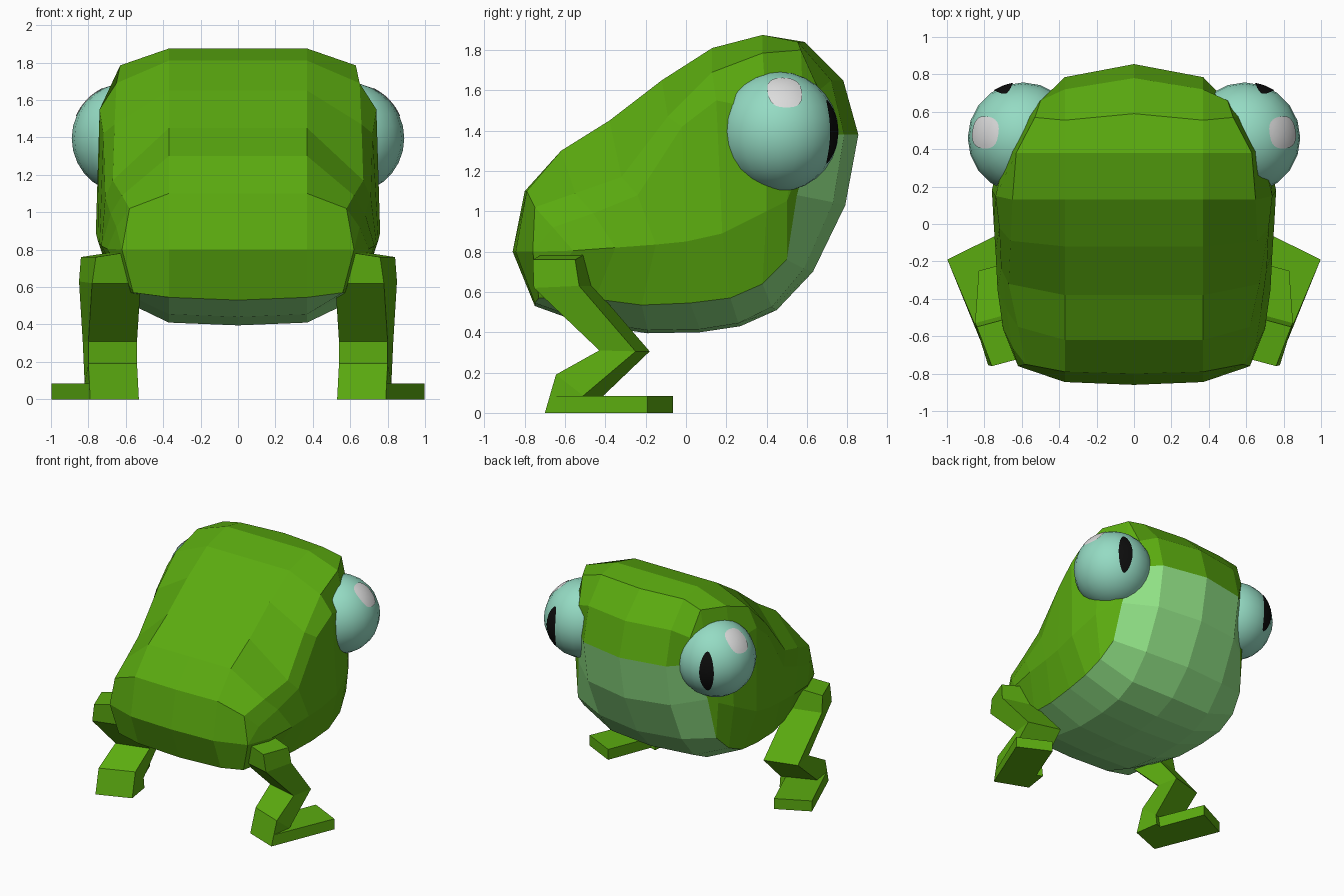
import bpy, bmesh, math
from mathutils import Vector

if "Cube" in bpy.data.objects:
    bpy.data.objects.remove(bpy.data.objects["Cube"])


def material(name, rgb):
    m = bpy.data.materials.new(name)
    m.diffuse_color = (*rgb, 1)
    m.use_nodes = True
    m.node_tree.nodes["Principled BSDF"].inputs["Base Color"].default_value = m.diffuse_color
    return m


GREEN = material("leaf green", (0.105, 0.41, 0.005))
BELLY = material("pale belly green", (0.28, 0.75, 0.235))
EYE = material("pale teal", (0.30, 0.71, 0.55))
BLACK = material("black", (0.004, 0.004, 0.004))
WHITE = material("soft white", (0.72, 0.72, 0.72))


def finish(bm, name, mats, smooth=False):
    bmesh.ops.recalc_face_normals(bm, faces=bm.faces)
    me = bpy.data.meshes.new(name)
    bm.to_mesh(me)
    bm.free()
    for m in mats:
        me.materials.append(m)
    for p in me.polygons:
        p.use_smooth = smooth
    ob = bpy.data.objects.new(name, me)
    bpy.context.collection.objects.link(ob)
    return ob


# ---- Body: ten cross-sections from rump to mouth, joined along rails ----
top = [(-.86, .80), (-.80, 1.10), (-.62, 1.30), (-.38, 1.45), (-.12, 1.65),
       (.13, 1.81), (.38, 1.875), (.59, 1.84), (.78, 1.65), (.855, 1.38)]
bottom = [(-.86, .80), (-.75, .53), (-.50, .44), (-.19, .395), (.07, .40),
          (.27, .43), (.45, .51), (.63, .70), (.79, 1.03), (.855, 1.38)]
inset_top = [-.015, -.01, 0, 0, 0, 0, 0, .035, .06, .07]
inset_bottom = [-.015, 0, 0, 0, 0, .01, .025, .045, .06, .07]
RUMP, MOUTH = (.62, -.76, .80), (.52, .63, 1.38)
shoulder = [RUMP, (.58, -.75, 1.02), (.62, -.55, 1.09), (.67, -.32, 1.17),
            (.66, -.09, 1.47), (.65, .13, 1.69), (.63, .38, 1.785),
            (.53, .57, 1.80), (.50, .66, 1.60), MOUTH]
flank = [RUMP, (.65, -.66, .92), (.68, -.46, .99), (.71, -.24, 1.08),
         (.72, -.02, 1.42), (.74, .15, 1.55), (.68, .40, 1.50),
         (.58, .58, 1.55), (.52, .655, 1.47), MOUTH]
hip = [RUMP, (.70, -.56, .805), (.73, -.35, .82), (.74, -.15, .835),
       (.75, 0, .85), (.76, .18, .89), (.71, .40, 1.0),
       (.64, .50, 1.05), (.60, .56, 1.20), MOUTH]
belly_edge = [RUMP, (.56, -.73, .57), (.60, -.45, .565), (.63, -.22, .535),
              (.65, .02, .545), (.66, .22, .57), (.65, .38, .64),
              (.62, .50, .76), (.58, .55, 1.08), MOUTH]

bm = bmesh.new()
rings = []
for i in range(10):
    (ty, tz), (by, bz) = top[i], bottom[i]
    rise = .015 if 0 < i < 9 else 0
    half = [(0, ty, tz), (.37, ty - inset_top[i], tz), shoulder[i], flank[i],
            hip[i], belly_edge[i], (.37, by - inset_bottom[i], bz + rise), (0, by, bz)]
    ring = half + [(-x, y, z) for x, y, z in half[6:0:-1]]
    rings.append([bm.verts.new(p) for p in ring])
for i in range(9):
    for k in range(14):
        n = (k + 1) % 14
        f = bm.faces.new((rings[i][k], rings[i][n], rings[i + 1][n], rings[i + 1][k]))
        f.material_index = 1 if i >= 1 and 5 <= k <= 8 else 0
bmesh.ops.remove_doubles(bm, verts=bm.verts, dist=.0005)
finish(bm, "body", [GREEN, BELLY])


# ---- Legs: bent box sections (outer back, outer front), inner side offset ----
leg_sections = [((.76, -.76, .76), (.84, -.55, .76)),
                ((.78, -.755, .62), (.85, -.53, .63)),
                ((.80, -.43, .31), (.83, -.25, .305)),
                ((.80, -.645, .19), (.82, -.51, .085)),
                ((.79, -.70, 0), (.82, -.50, 0))]


def build_leg(side, sx):
    bm = bmesh.new()
    prev = None
    for i, (b, f) in enumerate(leg_sections):
        off = Vector((-.26, .07 if i < 3 else .10, .04 if i == 0 else 0))
        pts = [Vector(b), Vector(f), Vector(f) + off, Vector(b) + off]
        cur = [bm.verts.new((sx * p.x, p.y, p.z)) for p in pts]
        if prev:
            for k in range(4):
                n = (k + 1) % 4
                bm.faces.new((prev[k], prev[n], cur[n], cur[k]))
        else:
            bm.faces.new(cur)
        prev = cur
    bm.faces.new(prev)
    finish(bm, side + "_leg", [GREEN])


# ---- Feet: flat splayed slabs ----
def build_foot(side, sx):
    bm = bmesh.new()
    plan = [(.79, -.70), (.998, -.19), (.745, -.065), (.54, -.595)]
    low = [bm.verts.new((sx * x, y, 0)) for x, y in plan]
    high = [bm.verts.new((sx * (x + (.005 if i == 0 else 0)), y + (.03 if i in (0, 3) else 0), .085))
            for i, (x, y) in enumerate(plan)]
    bm.faces.new(low)
    bm.faces.new(high)
    for k in range(4):
        n = (k + 1) % 4
        bm.faces.new((low[k], low[n], high[n], high[k]))
    finish(bm, side + "_foot", [GREEN])


# ---- Eyes: ball with thin curved plates for pupil and glint ----
R = .297


def build_plate(name, centre, sx, direction, half_w, half_h, power, mat):
    d = Vector(direction).normalized()
    u = d.cross(Vector((0, 0, 1))).normalized()
    v = u.cross(d)
    bm = bmesh.new()
    prev = None
    for j in range(6):
        ring = []
        for k in range(24):
            a = math.tau * k / 24
            c, s = math.cos(a), math.sin(a)
            p = d + (u * math.copysign(abs(c) ** power, c) * half_w
                     + v * math.copysign(abs(s) ** power, s) * half_h) * ((j + .01) / 5)
            p = centre + p.normalized() * (R + .003)
            ring.append(bm.verts.new((sx * p.x, p.y, p.z)))
        if prev:
            for k in range(24):
                n = (k + 1) % 24
                bm.faces.new((prev[k], prev[n], ring[n], ring[k]))
        else:
            bm.faces.new(ring)
        prev = ring
    bmesh.ops.recalc_face_normals(bm, faces=bm.faces)
    f = bm.faces[:][1]
    mid = Vector((sx * centre.x, centre.y, centre.z))
    ob = finish(bm, name, [mat], True)
    p = ob.data.polygons[0]
    if p.normal.dot(p.center - mid) < 0:
        ob.data.flip_normals()


def build_eye(side, sx):
    c = Vector((.592, .46, 1.395))
    bm = bmesh.new()
    bmesh.ops.create_uvsphere(bm, u_segments=20, v_segments=14, radius=R)
    bmesh.ops.translate(bm, verts=bm.verts, vec=(sx * c.x, c.y, c.z))
    finish(bm, side + "_eye", [EYE], True)
    build_plate(side + "_pupil", c, sx, (.36, .93, 0), .19, .62, 1.15, BLACK)
    build_plate(side + "_glint", c, sx, (.69, .10, .66), .30, .36, .75, WHITE)


for side, sx in (("right", 1), ("left", -1)):
    build_leg(side, sx)
    build_foot(side, sx)
    build_eye(side, sx)
